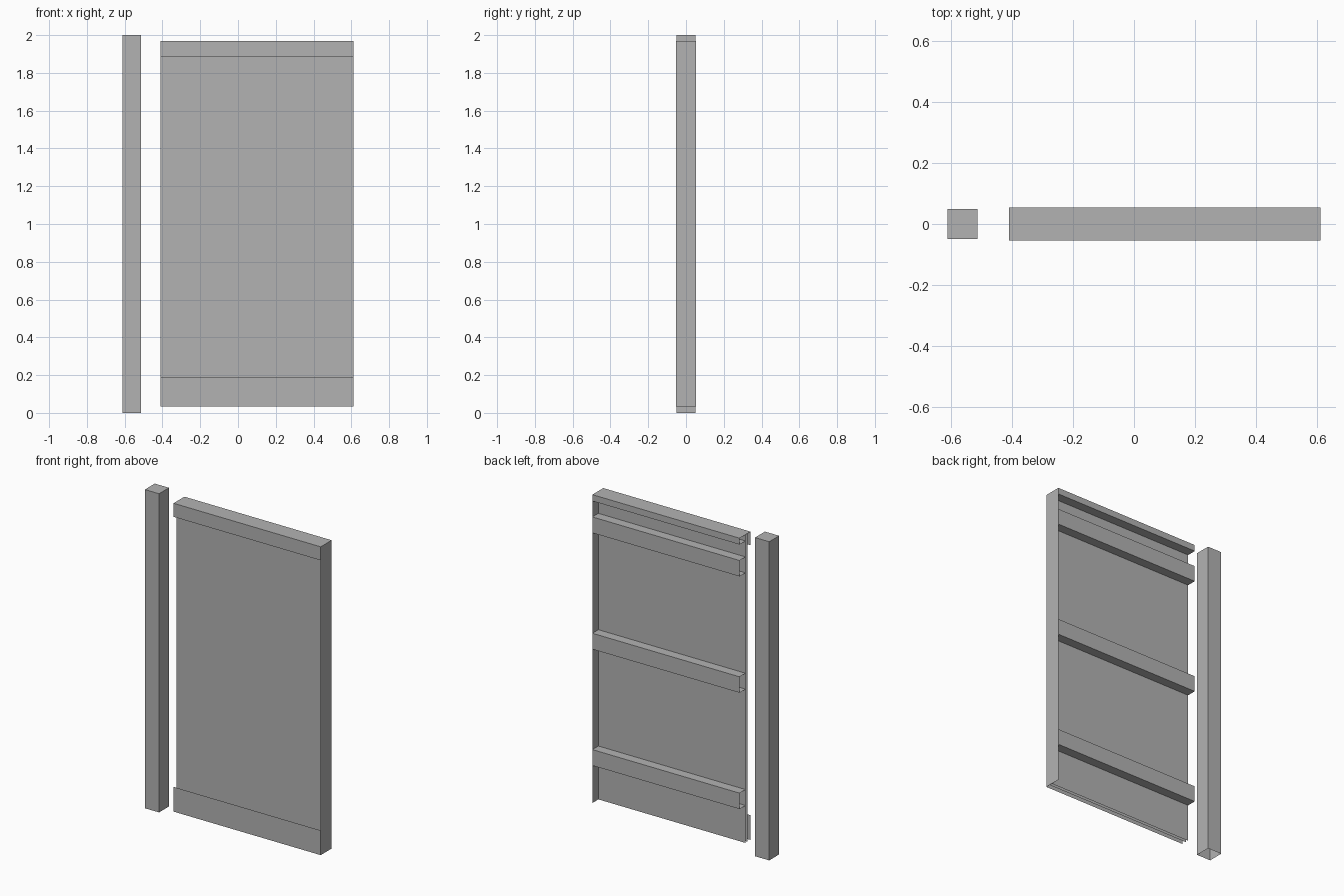
import bpy
import bmesh

cube = bpy.data.objects.get("Cube")
if cube:
    bpy.data.objects.remove(cube)

steel = bpy.data.materials.new("grey_steel")
steel.use_nodes = True
GREY = (0.45, 0.45, 0.45, 1)
steel.diffuse_color = GREY
steel.node_tree.nodes["Principled BSDF"].inputs["Base Color"].default_value = GREY

# Panel extents
X0, X1 = -0.41, 0.612
FRONT, BACK = -0.054, 0.054
SKIN_FRONT, SKIN_BACK = -0.025, -0.005
BOTTOM, TOP = 0.035, 1.97


def finish(name, bm):
    mesh = bpy.data.meshes.new(name)
    bm.to_mesh(mesh)
    bm.free()
    mesh.materials.append(steel)
    obj = bpy.data.objects.new(name, mesh)
    bpy.context.collection.objects.link(obj)
    return obj


def folded_sheet(name, profile):
    """Sweep an open (y, z) profile across the panel width."""
    bm = bmesh.new()
    verts = [bm.verts.new((X0, y, z)) for y, z in profile]
    edges = [bm.edges.new(pair) for pair in zip(verts, verts[1:])]
    swept = bmesh.ops.extrude_edge_only(bm, edges=edges)["geom"]
    moved = [g for g in swept if isinstance(g, bmesh.types.BMVert)]
    bmesh.ops.translate(bm, verts=moved, vec=(X1 - X0, 0, 0))
    return finish(name, bm)


# Hollow post, capped on top and open underneath
bm = bmesh.new()
bmesh.ops.create_cube(bm, size=1)
bmesh.ops.scale(bm, verts=bm.verts, vec=(0.098, 0.098, 2))
bmesh.ops.translate(bm, verts=bm.verts, vec=(-0.563, 0, 1))
bm.normal_update()
base = [f for f in bm.faces if f.normal.z < -0.5]
bmesh.ops.delete(bm, geom=base, context='FACES_ONLY')
finish("post", bm)

# Two skins of the panel
folded_sheet("front_skin", [(SKIN_FRONT, BOTTOM), (SKIN_FRONT, TOP)])
folded_sheet("back_skin", [(SKIN_BACK, TOP), (SKIN_BACK, BOTTOM)])

# Top channel with a long front lip, and the bottom kick plate
folded_sheet("top_channel", [(FRONT, 1.885), (FRONT, TOP), (BACK, TOP),
                             (BACK, 1.93), (SKIN_BACK, 1.93)])
folded_sheet("kick_plate", [(FRONT, BOTTOM), (FRONT, 0.19)])

# Horizontal stiffeners on the back
for label, z in (("lower", 0.32), ("middle", 1.05), ("upper", 1.78)):
    folded_sheet(label + "_rail", [(SKIN_BACK, z + 0.05), (BACK, z + 0.05),
                                   (BACK, z - 0.05), (SKIN_BACK, z - 0.05)])

# Plate closing the far edge of the panel
bm = bmesh.new()
corners = [(FRONT, BOTTOM), (BACK, BOTTOM), (BACK, TOP), (FRONT, TOP)]
bm.faces.new([bm.verts.new((X1, y, z)) for y, z in corners])
finish("end_plate", bm)
